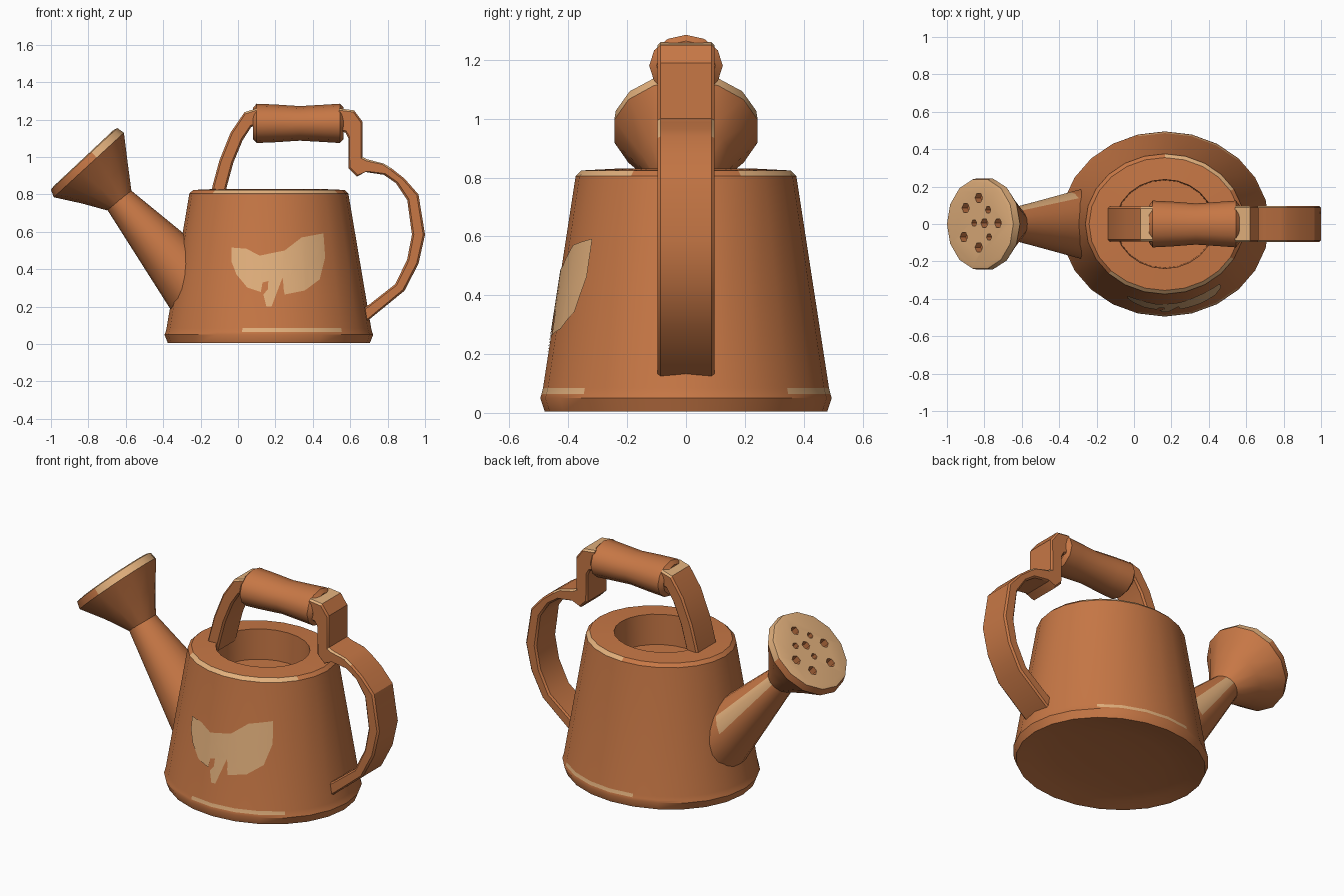
import bpy, bmesh, math
from mathutils import Vector

if "Cube" in bpy.data.objects:
    bpy.data.objects.remove(bpy.data.objects["Cube"])


def material(name, rgb):
    m = bpy.data.materials.new(name)
    m.diffuse_color = (*rgb, 1)
    m.use_nodes = True
    m.node_tree.nodes["Principled BSDF"].inputs["Base Color"].default_value = m.diffuse_color
    return m


MATS = [material("terracotta", (0.57, 0.185, 0.06)), material("worn_tan", (0.77, 0.44, 0.205))]


def finish(name, bm, rule=None, angle=35):
    """Turn a bmesh into an object; rule(centre, normal) is True for tan faces."""
    bm.normal_update()
    for f in bm.faces:
        f.material_index = int(bool(rule and rule(f.calc_center_median(), f.normal)))
    me = bpy.data.meshes.new(name)
    bm.to_mesh(me)
    bm.free()
    ob = bpy.data.objects.new(name, me)
    bpy.context.collection.objects.link(ob)
    for m in MATS:
        me.materials.append(m)
    smooth(ob, angle)
    return ob


def smooth(ob, angle=35):
    bpy.ops.object.select_all(action='DESELECT')
    ob.select_set(True)
    bpy.context.view_layer.objects.active = ob
    bpy.ops.object.shade_smooth_by_angle(angle=math.radians(angle))


def add_loft(bm, rings):
    """Skin a row of vertex rings and cap both ends."""
    rows = [[bm.verts.new(p) for p in r] for r in rings]
    n = len(rows[0])
    for a, b in zip(rows, rows[1:]):
        for i in range(n):
            bm.faces.new((a[i], a[(i + 1) % n], b[(i + 1) % n], b[i]))
    bm.faces.new(rows[0])
    bm.faces.new(rows[-1])
    bmesh.ops.recalc_face_normals(bm, faces=bm.faces)


def loft(name, rings, rule=None, angle=35):
    bm = bmesh.new()
    add_loft(bm, rings)
    return finish(name, bm, rule, angle)


def ellipse(c, u, v, n):
    c, u, v = Vector(c), Vector(u), Vector(v)
    return [c + u * math.cos(2 * math.pi * i / n) + v * math.sin(2 * math.pi * i / n) for i in range(n)]


def tilted(low, high, ry, n):
    """Ellipse spanning two points of the xz plane, with half-width ry in y."""
    a, b = Vector((low[0], 0, low[1])), Vector((high[0], 0, high[1]))
    return ellipse((a + b) / 2, (b - a) / 2, (0, ry, 0), n)


# Body: oval tapered can with a sunken opening and a slightly hollow base
CX = 0.165
body_profile = [(0.12, 0.11, 0.045), (0.32, 0.28, 0.038), (0.47, 0.415, 0.022), (0.522, 0.463, 0.008),
                (0.54, 0.48, 0.005), (0.558, 0.495, 0.05),
                (0.552, 0.491, 0.065), (0.547, 0.486, 0.085), (0.425, 0.375, 0.805),
                (0.405, 0.355, 0.824), (0.265, 0.238, 0.83), (0.26, 0.234, 0.65)]


def body_wear(c, n):
    foot = 0.066 < c.z < 0.084 and 0.0 < c.x < 0.53
    rim = 0.806 < c.z < 0.823 and (c.y < 0 and -0.1 < c.x < 0.52 or c.y > 0 and 0.2 < c.x < 0.53)
    return foot or rim


loft("body", [ellipse((CX, 0, z), (rx, 0, 0), (0, ry, 0), 24) for rx, ry, z in body_profile], body_wear)

# Leaf emblem: flat outline cut into a grid and wrapped on the front of the body
leaf = [(-0.035, 0.516), (0.045, 0.51), (0.115, 0.473), (0.168, 0.409), (0.195, 0.329), (0.206, 0.409),
        (0.249, 0.50), (0.34, 0.57), (0.457, 0.592), (0.466, 0.463), (0.436, 0.345), (0.356, 0.286),
        (0.249, 0.265), (0.243, 0.302), (0.281, 0.361), (0.325, 0.40), (0.35, 0.441), (0.297, 0.42),
        (0.238, 0.356), (0.206, 0.281), (0.179, 0.20), (0.152, 0.20), (0.136, 0.265), (0.165, 0.30),
        (0.163, 0.345), (0.126, 0.412), (0.113, 0.39), (0.131, 0.329), (0.122, 0.278), (0.05, 0.302),
        (-0.008, 0.372), (-0.035, 0.441)]
bm = bmesh.new()
bm.faces.new([bm.verts.new((x, 0, z)) for x, z in leaf])
bmesh.ops.triangulate(bm, faces=bm.faces[:])
cuts = [((-0.04 + 0.04 * i, 0, 0), (1, 0, 0)) for i in range(1, 13)]
cuts += [((0, 0, 0.2 + 0.1 * i), (0, 0, 1)) for i in range(1, 4)]
for co, no in cuts:
    bmesh.ops.bisect_plane(bm, geom=bm.verts[:] + bm.edges[:] + bm.faces[:], plane_co=co, plane_no=no)
for v in bm.verts:
    t = (v.co.z - 0.085) / 0.72
    rx, ry = 0.547 - 0.122 * t, 0.486 - 0.111 * t
    v.co.y = -ry * math.sqrt(1 - ((v.co.x - CX) / rx) ** 2) - 0.003
bm.normal_update()
for f in bm.faces:
    if f.normal.y > 0:
        f.normal_flip()
finish("leaf_emblem", bm, lambda c, n: True)

# Spout: tapered tube, worn along the back side
lo, hi = (Vector((-0.30, 0.09)), Vector((-0.70, 0.72))), (Vector((-0.13, 0.46)), Vector((-0.57, 0.82)))
spout = [tilted(lo[0].lerp(lo[1], t), hi[0].lerp(hi[1], t), 0.205 - 0.115 * t, 20)
         for t in (0, 0.3, 0.5, 0.7, 0.88, 1)]
loft("spout", spout, lambda c, n: n.y > 0.85 and n.x * 0.6 + n.z * 0.8 > 0.02 and -0.6 < c.x < -0.33)

# Rose: flared head with a tan face and a worn rim
rose = loft("rose", [tilted(*r, 14) for r in [
    ((-0.70, 0.715), (-0.57, 0.82), 0.09), ((-0.835, 0.752), (-0.59, 0.97), 0.16),
    ((-0.985, 0.785), (-0.61, 1.13), 0.25), ((-1.0, 0.825), (-0.645, 1.155), 0.245),
    ((-0.985, 0.845), (-0.665, 1.145), 0.225)]],
    lambda c, n: n.x < -0.45 and n.z > 0.5 or (n.z > 0.25 and c.z > 1.04 and c.x < -0.62))

# Sprinkler holes: hexagonal pits cut into the face
normal, along = Vector((-0.684, 0, 0.73)), Vector((0.73, 0, 0.684))
holes = [(-0.90, 0.085, 0.028), (-0.83, 0.14, 0.028), (-0.78, 0.075, 0.02), (-0.855, 0.005, 0.019),
         (-0.80, 0.005, 0.026), (-0.727, 0.005, 0.026), (-0.91, -0.07, 0.028),
         (-0.775, -0.07, 0.019), (-0.83, -0.125, 0.028)]
bm = bmesh.new()
for x, y, r in holes:
    c = Vector((-0.825, y, 0.995)) + along * ((x + 0.825) / 0.73)
    add_loft(bm, [ellipse(c + normal * d, along * r, (0, r, 0), 6) for d in (-0.045, 0.05)])
cutter = finish("hole_cutter", bm)
cutter.hide_render = True
mod = rose.modifiers.new("holes", 'BOOLEAN')
mod.operation, mod.solver, mod.object = 'DIFFERENCE', 'EXACT', cutter
bpy.context.view_layer.objects.active = rose
bpy.ops.object.modifier_apply(modifier=mod.name)
bpy.data.objects.remove(cutter)
smooth(rose)


# Handle straps: chamfered flat bars swept through outer / inner points
def strap(name, pairs, w, rule):
    c, rings = 0.01, []
    for ox, oz, ix, iz in pairs:
        o, i = Vector((ox, 0, oz)), Vector((ix, 0, iz))
        k = (i - o).normalized() * c
        rings.append([p + Vector((0, y, 0)) for p, y in (
            (o, c - w), (o, w - c), (o + k, w), (i - k, w),
            (i, w - c), (i, c - w), (i - k, -w), (o + k, -w))])
    return loft(name, rings, rule, 30)


strap("front_strap", [(-0.15, 0.78, -0.075, 0.78), (-0.135, 0.85, -0.055, 0.86), (-0.10, 0.98, -0.025, 0.97),
                      (-0.04, 1.13, 0.025, 1.09), (0.035, 1.24, 0.07, 1.16), (0.10, 1.26, 0.10, 1.17)],
      0.093, lambda c, n: c.z > 1.23 and n.z > 0.4)


def back_wear(c, n):
    return c.z > 1.235 and n.z > 0.4 or (
        c.z > 0.93 and 0.2 < abs(n.y) < 0.9 and n.z > 0.3 and 0.66 < c.x < 0.86)


strap("back_handle", [(0.54, 1.26, 0.54, 1.14), (0.62, 1.25, 0.575, 1.13), (0.665, 1.19, 0.59, 1.10),
                      (0.665, 1.0, 0.59, 0.94), (0.69, 0.988, 0.635, 0.895), (0.78, 0.965, 0.68, 0.92),
                      (0.82, 0.94, 0.78, 0.905), (0.89, 0.885, 0.845, 0.86), (0.965, 0.80, 0.905, 0.77),
                      (1.0, 0.585, 0.93, 0.585), (0.965, 0.43, 0.904, 0.45), (0.89, 0.285, 0.84, 0.32),
                      (0.70, 0.13, 0.70, 0.21), (0.62, 0.08, 0.62, 0.16)], 0.097, back_wear)

# Grip: slightly waisted roll between the straps
grip = [(0.08, 0.80), (0.10, 1.0), (0.20, 0.96), (0.33, 0.88), (0.46, 0.95), (0.545, 1.0), (0.565, 0.80)]
loft("grip", [ellipse((x, 0, 1.18), (0, 0, 0.105 * s), (0, 0.125 * s, 0), 12) for x, s in grip], angle=40)
